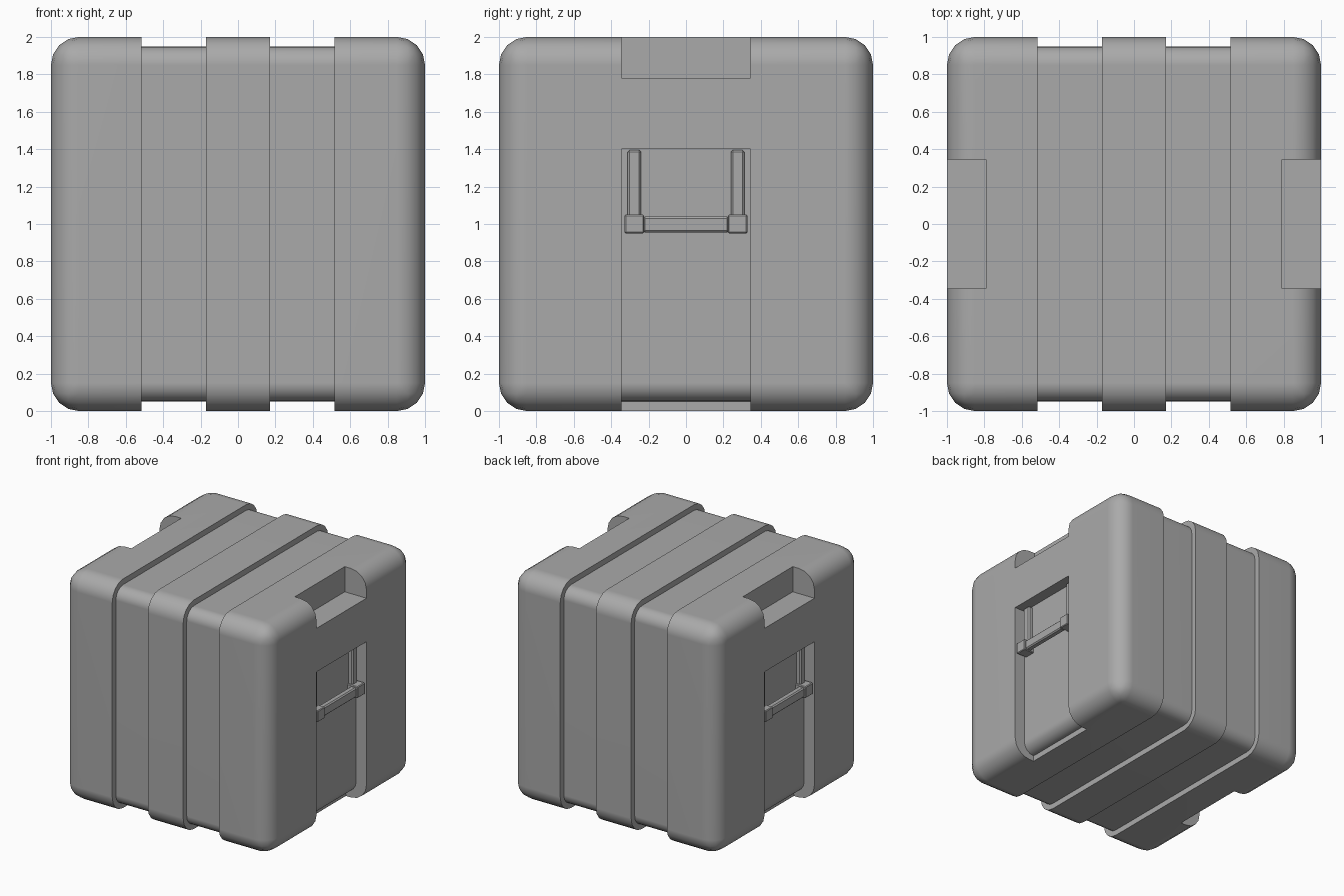
import bpy
import bmesh
from math import radians
from mathutils import Vector

default = bpy.data.objects.get("Cube")
if default:
    bpy.data.objects.remove(default, do_unlink=True)

grey = bpy.data.materials.new("crate grey")
grey.use_nodes = True
color = (0.4, 0.4, 0.4, 1)
grey.diffuse_color = color
bsdf = next(n for n in grey.node_tree.nodes if n.type == 'BSDF_PRINCIPLED')
bsdf.inputs["Base Color"].default_value = color


def box(name, low, high, bevel=0.0, segments=1, keep=None):
    """Box between two corners, edges rounded, optionally trimmed to an x range."""
    low, high = Vector(low), Vector(high)
    bm = bmesh.new()
    bmesh.ops.create_cube(bm, size=1)
    for v in bm.verts:
        v.co = (low + high) / 2 + v.co * (high - low)
    if bevel:
        bmesh.ops.bevel(bm, geom=bm.edges[:], offset=bevel, segments=segments,
                        profile=0.5, affect='EDGES')
    if keep:
        for x, side in zip(keep, (-1, 1)):
            cut = bmesh.ops.bisect_plane(
                bm, geom=bm.verts[:] + bm.edges[:] + bm.faces[:],
                plane_co=(x, 0, 0), plane_no=(side, 0, 0), clear_outer=True)
            rim = [e for e in cut["geom_cut"] if isinstance(e, bmesh.types.BMEdge)]
            if rim:
                bmesh.ops.contextual_create(bm, geom=rim)
    bmesh.ops.recalc_face_normals(bm, faces=bm.faces[:])
    mesh = bpy.data.meshes.new(name)
    bm.to_mesh(mesh)
    bm.free()
    mesh.materials.append(grey)
    obj = bpy.data.objects.new(name, mesh)
    bpy.context.collection.objects.link(obj)
    return obj


def activate(obj):
    bpy.ops.object.select_all(action='DESELECT')
    obj.select_set(True)
    bpy.context.view_layer.objects.active = obj


def carve(obj, cutters):
    activate(obj)
    for cutter in cutters:
        mod = obj.modifiers.new("cut", 'BOOLEAN')
        mod.operation = 'DIFFERENCE'
        mod.solver = 'EXACT'
        mod.object = cutter
        bpy.ops.object.modifier_apply(modifier=mod.name)


def smooth(obj):
    activate(obj)
    bpy.ops.object.shade_smooth_by_angle(angle=radians(35))
    mod = obj.modifiers.new("even shading", 'WEIGHTED_NORMAL')
    mod.keep_sharp = True


def side_box(name, side, x, y, z, bevel=0.0):
    """Box on one side of the crate; x is measured outward."""
    xs = sorted((side * x[0], side * x[1]))
    return box(name, (xs[0], y[0], z[0]), (xs[1], y[1], z[1]), bevel)


def shell(name, keep):
    return box(name, (-1, -1, 0), (1, 1, 2), 0.15, 4, keep)


# Recessed core and raised middle band
core = box("core", (-0.9, -0.95, 0.05), (0.9, 0.95, 1.95), 0.1, 4)
smooth(shell("middle_band", (-0.17, 0.17)))

slot = 0.345
for side, label in ((1, "left"), (-1, "right")):
    # Raised end shell with a top notch and a side slot running under the base
    keep = (0.515, 1.5) if side > 0 else (-1.5, -0.515)
    end = shell(label + "_end_shell", keep)
    notch_cut = side_box("notch_cutter", side, (0.79, 1.2), (-slot, slot), (1.78, 2.2))
    slot_cut = side_box("slot_cutter", side, (0.8, 1.2), (-slot, slot), (-0.2, 1.4))
    carve(end, (notch_cut, slot_cut))
    carve(core, (notch_cut,))
    smooth(end)
    for cutter in (notch_cut, slot_cut):
        bpy.data.objects.remove(cutter, do_unlink=True)

    # Handle: crossbar held by two blocks below two rails
    side_box(label + "_handle_bar", side, (0.93, 0.985), (-0.23, 0.23), (0.955, 1.04), 0.01)
    for end_sign, where in ((-1, "front"), (1, "back")):
        block = sorted((end_sign * 0.225, end_sign * 0.328))
        rail = sorted((end_sign * 0.24, end_sign * 0.312))
        side_box(f"{label}_{where}_handle_block", side, (0.89, 0.998), block, (0.95, 1.05), 0.006)
        side_box(f"{label}_{where}_handle_rail", side, (0.88, 0.94), rail, (1.04, 1.395), 0.01)

smooth(core)
